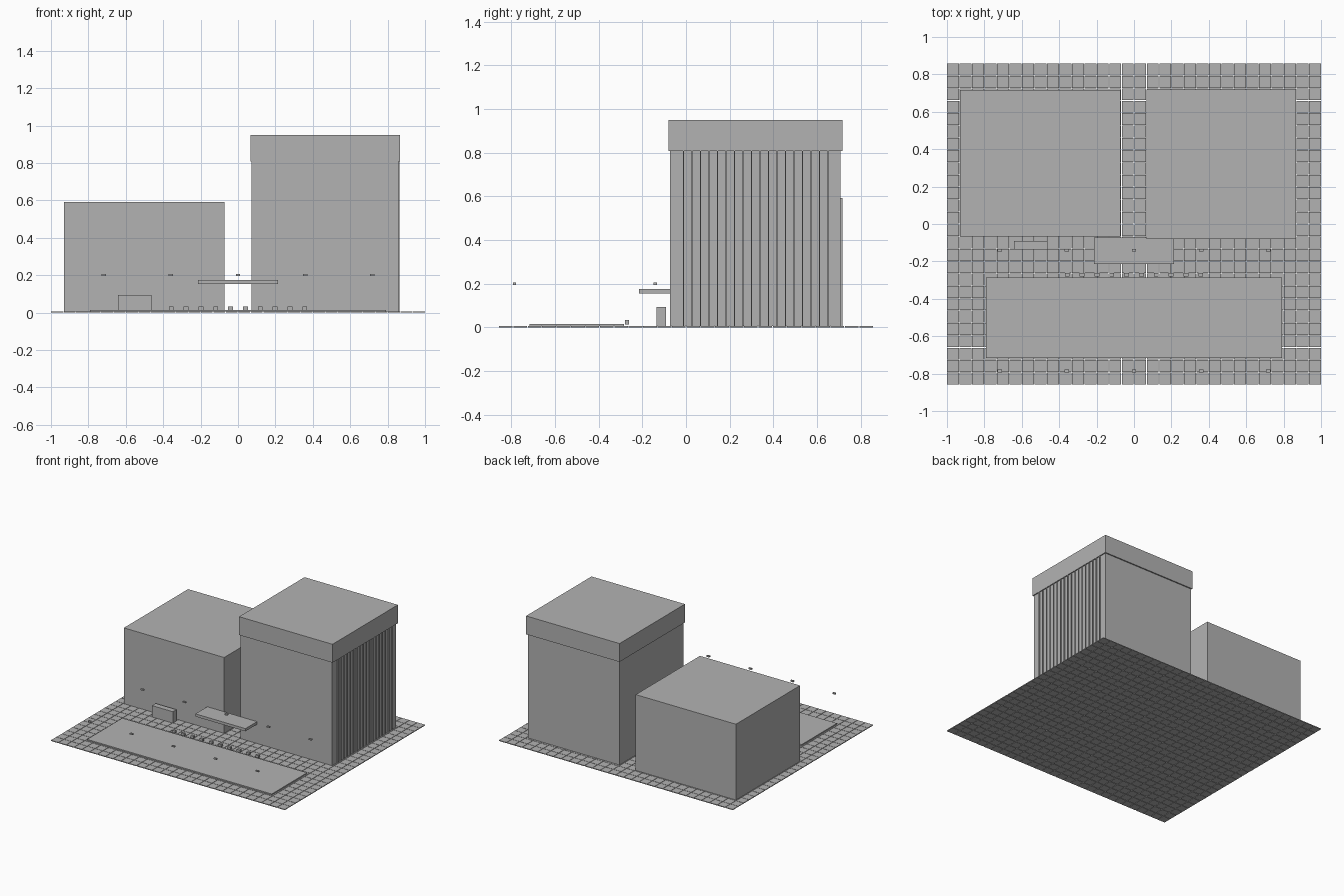
import bpy

old = bpy.data.objects.get("Cube")
if old:
    bpy.data.objects.remove(old, do_unlink=True)

# Single concrete grey
grey = bpy.data.materials.new("concrete_grey")
grey.use_nodes = True
colour = (0.45, 0.45, 0.45, 1)
grey.diffuse_color = colour
grey.node_tree.nodes["Principled BSDF"].inputs["Base Color"].default_value = colour


def box(name, x, y, z):
    """Box from (low, high) ranges on each axis."""
    ranges = (x, y, z)
    bpy.ops.mesh.primitive_cube_add(size=1)
    ob = bpy.context.object
    ob.name = name
    for v in ob.data.vertices:
        v.co = [(a + b) / 2 + c * (b - a) for c, (a, b) in zip(v.co, ranges)]
    ob.data.materials.append(grey)
    return ob


def repeat(ob, count, offset):
    mod = ob.modifiers.new("Repeat", "ARRAY")
    mod.count = count
    mod.use_relative_offset = False
    mod.use_constant_offset = True
    mod.constant_offset_displace = offset


# Paved plaza: grid of tiles with narrow open joints
GAP, NX, NY = 0.003, 30, 26
WIDTH, DEPTH, PAVE = 2.0, 1.714, 0.006
step_x = (WIDTH + GAP) / NX
step_y = (DEPTH + GAP) / NY
tile = box("paving_tiles", (-WIDTH / 2, -WIDTH / 2 + step_x - GAP),
           (-DEPTH / 2, -DEPTH / 2 + step_y - GAP), (0, PAVE))
repeat(tile, NX, (step_x, 0, 0))
repeat(tile, NY, (0, step_y, 0))

# Low building and tower with overhanging crown
box("low_building", (-0.929, -0.072), (-0.067, 0.717), (PAVE, 0.592))
box("tower_body", (0.073, 0.857), (-0.073, 0.709), (PAVE, 0.809))
box("tower_crown", (0.066, 0.865), (-0.081, 0.718), (0.808, 0.95))

# Thin vertical fins on the tower's outer side
fin = box("tower_fins", (0.855, 0.864), (-0.014, -0.009), (PAVE, 0.808))
repeat(fin, 18, (0, 0.039, 0))

# Entrance canopy, sign block and raised lawn
box("entrance_canopy", (-0.214, 0.214), (-0.215, -0.071), (0.154, 0.175))
box("sign_block", (-0.641, -0.463), (-0.135, -0.091), (PAVE, 0.094))
box("raised_lawn", (-0.79, 0.79), (-0.716, -0.285), (PAVE, 0.015))

# Row of small blocks along the lawn edge
block = box("edge_blocks", (-0.37, -0.344), (-0.28, -0.261), (0.014, 0.033))
repeat(block, 10, (0.0793, 0, 0))

# Two rows of lamp heads
for name, y in (("front_lamp_heads", -0.786), ("back_lamp_heads", -0.141)):
    lamp = box(name, (-0.73, -0.706), (y - 0.007, y + 0.007), (0.195, 0.205))
    repeat(lamp, 5, (0.359, 0, 0))
